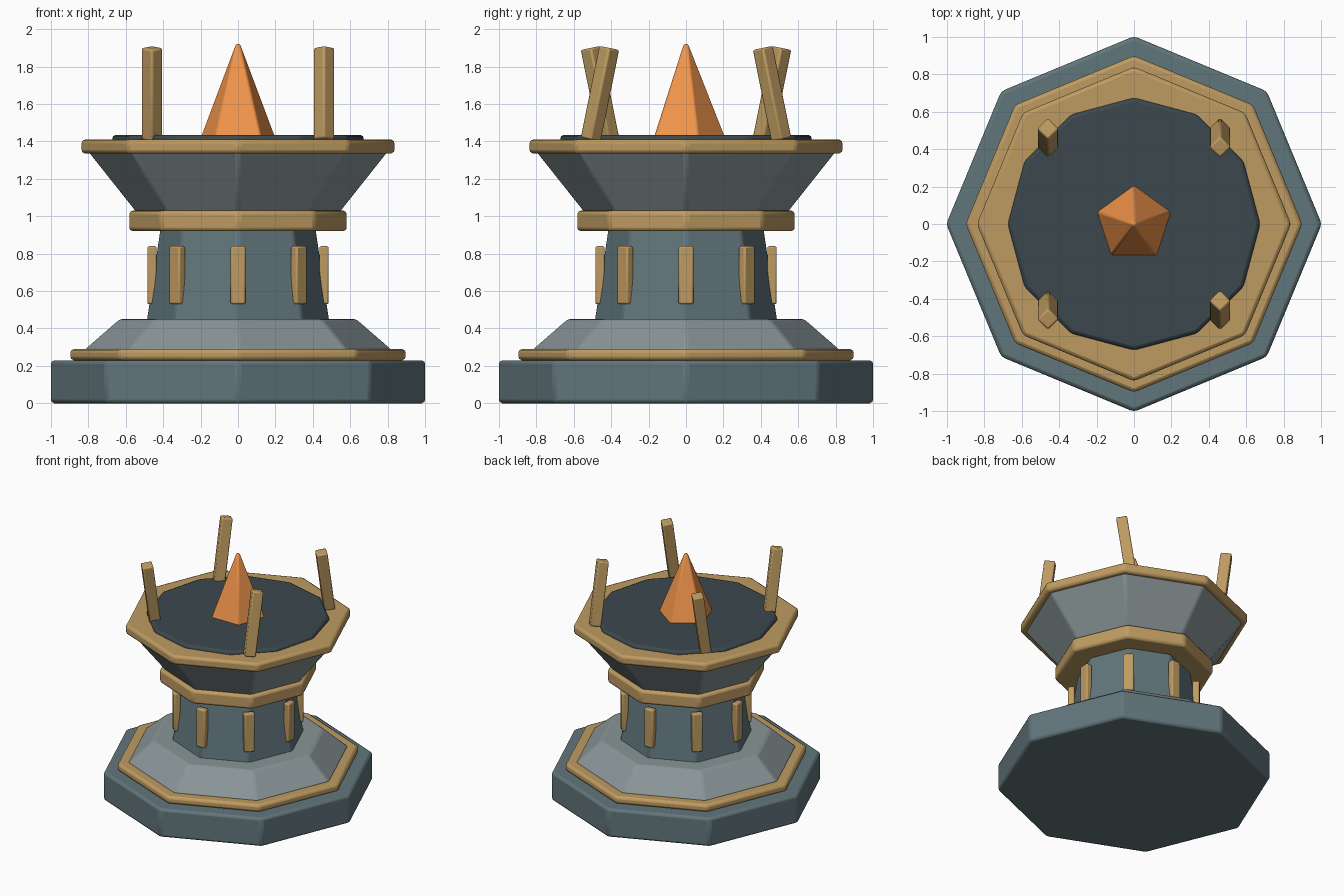
import bpy
import math

if "Cube" in bpy.data.objects:
    bpy.data.objects.remove(bpy.data.objects["Cube"])


def material(name, rgb):
    m = bpy.data.materials.new(name)
    m.diffuse_color = (*rgb, 1)
    m.use_nodes = True
    m.node_tree.nodes["Principled BSDF"].inputs["Base Color"].default_value = m.diffuse_color
    return m


SLATE = material("slate", (0.12, 0.18, 0.20))
STONE = material("pale_stone", (0.25, 0.30, 0.31))
DARK = material("dark_stone", (0.045, 0.065, 0.075))
GOLD = material("gold", (0.52, 0.33, 0.12))
FIRE = material("fire", (0.88, 0.30, 0.07))


def finish(name, mat, bevel):
    """Name, colour and soften the edges of the active object."""
    ob = bpy.context.object
    ob.name = name
    ob.data.materials.append(mat)
    bpy.ops.object.transform_apply(location=False, rotation=False, scale=True)
    b = ob.modifiers.new("bevel", 'BEVEL')
    b.width = bevel
    b.segments = 2
    b.limit_method = 'ANGLE'
    b.angle_limit = math.radians(25)
    bpy.ops.object.shade_smooth_by_angle(angle=math.radians(30))
    return ob


def prism(name, mat, sides, r1, r2, z0, z1, bevel=0.02):
    """Straight or tapered prism with its corners on the axes."""
    bpy.ops.mesh.primitive_cone_add(vertices=sides, radius1=r1, radius2=r2,
                                    depth=z1 - z0, location=(0, 0, (z0 + z1) / 2))
    return finish(name, mat, bevel)


# stepped octagonal foot
prism("base_slab", SLATE, 8, 1.004, 1.004, 0, 0.23)
prism("base_trim", GOLD, 8, 0.90, 0.90, 0.23, 0.29)
prism("sloped_foot", STONE, 8, 0.825, 0.635, 0.285, 0.45, 0.015)

# column, collar and flared bowl
prism("column", SLATE, 8, 0.492, 0.415, 0.43, 0.95, 0.015)
prism("collar", GOLD, 8, 0.585, 0.585, 0.92, 1.03)
prism("bowl", STONE, 8, 0.545, 0.815, 1.02, 1.36, 0.015)
prism("bowl_rim", GOLD, 8, 0.84, 0.84, 1.335, 1.41)
prism("bowl_top", DARK, 12, 0.675, 0.675, 1.38, 1.435)

# flame
prism("flame", FIRE, 5, 0.212, 0.014, 1.42, 1.922, 0.01)

# ribs on the column corners
for i in range(8):
    a = i * math.pi / 4
    bpy.ops.mesh.primitive_cube_add(size=1, rotation=(0, 0, a), location=(
        0.46 * math.cos(a), 0.46 * math.sin(a), 0.685))
    bpy.context.object.scale = (0.05, 0.08, 0.31)
    finish(f"column_rib_{i + 1}", GOLD, 0.01)

# tilted posts: right pair leans inward, left pair outward
for sx in (-1, 1):
    for sy in (-1, 1):
        bpy.ops.mesh.primitive_cone_add(vertices=4, radius1=0.058, radius2=0.058, depth=0.50,
                                        location=(0.46 * sx, 0.46 * sy, 1.655),
                                        rotation=(0.2 * sx * sy, 0, 0))
        side = "right" if sx > 0 else "left"
        finish(f"{'back' if sy > 0 else 'front'}_{side}_post", GOLD, 0.01)
